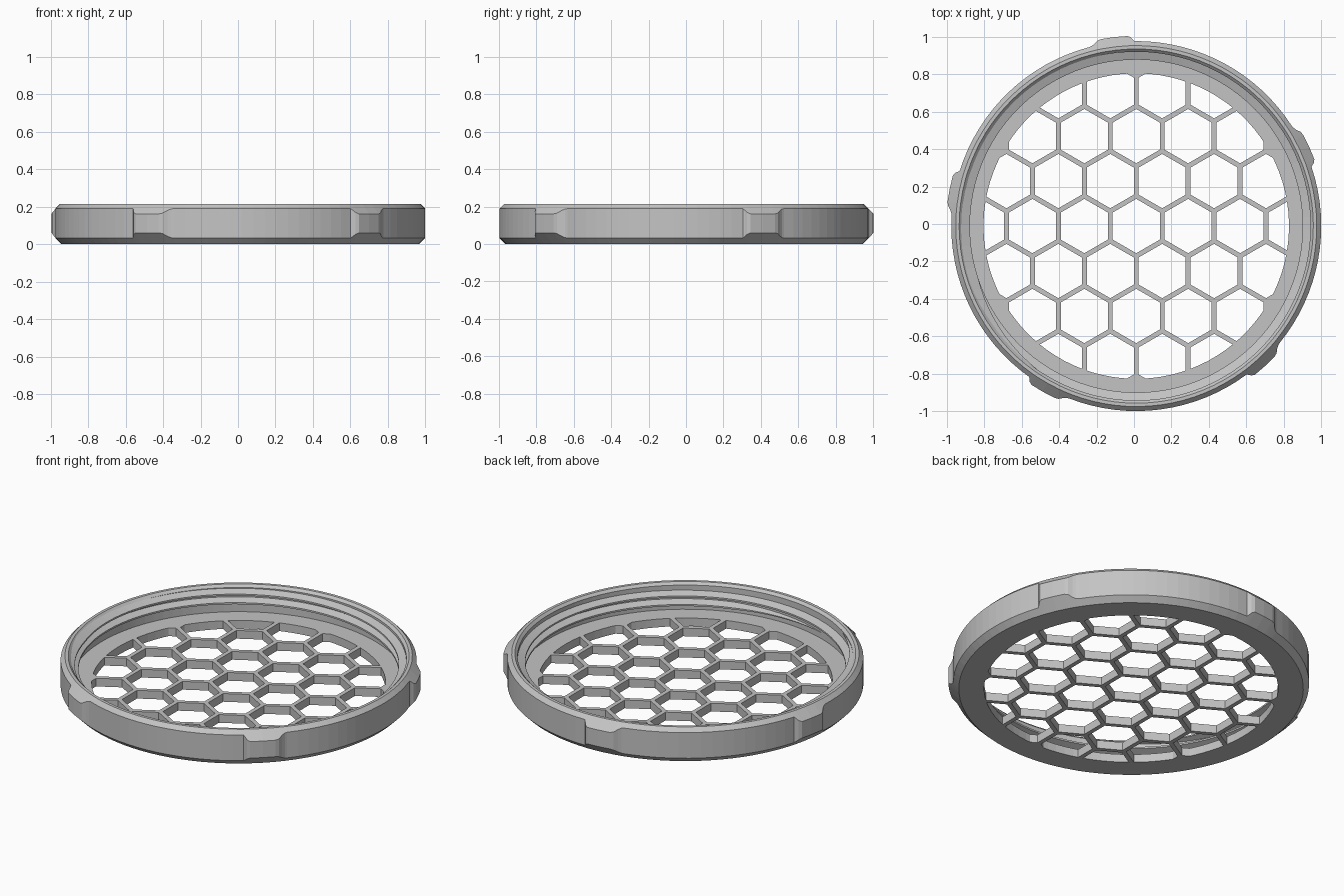
import bpy, bmesh
from math import sin, cos, pi, radians, sqrt
from mathutils import Vector

cube = bpy.data.objects.get("Cube")
if cube:
    bpy.data.objects.remove(cube, do_unlink=True)

CENTRE = Vector((0.012, -0.011, 0))
HEIGHT, FLOOR = 0.213, 0.05
R_OUT, R_BUMP, R_WALL, R_OPEN = 0.987, 1.015, 0.93, 0.815
PITCH, RIB = 0.277, 0.026

grey = bpy.data.materials.new("plain grey")
grey.use_nodes = True
grey.diffuse_color = (0.55, 0.55, 0.55, 1)
grey.node_tree.nodes["Principled BSDF"].inputs["Base Color"].default_value = grey.diffuse_color


def make_object(name, bm):
    bmesh.ops.recalc_face_normals(bm, faces=bm.faces)
    mesh = bpy.data.meshes.new(name)
    bm.to_mesh(mesh)
    bm.free()
    mesh.materials.append(grey)
    obj = bpy.data.objects.new(name, mesh)
    obj.location = CENTRE
    bpy.context.collection.objects.link(obj)
    return obj


def polar(r, a, z):
    return Vector((r * cos(a), r * sin(a), z))


def bridge(bm, a, b):
    for i in range(len(a)):
        j = (i + 1) % len(a)
        bm.faces.new((a[i], a[j], b[j], b[i]))


def prism(bm, points, low, high):
    rings = [[bm.verts.new((x, y, z)) for x, y in points] for z in (low, high)]
    bridge(bm, *rings)
    for ring in rings:
        bm.faces.new(ring)


def boolean(target, tool, operation):
    mod = target.modifiers.new("cut", "BOOLEAN")
    mod.object, mod.operation, mod.solver = tool, operation, "EXACT"
    bpy.context.view_layer.objects.active = target
    bpy.ops.object.modifier_apply(modifier=mod.name)
    bpy.data.objects.remove(tool, do_unlink=True)


# Rim outline: five grip bumps, steep on one side and eased on the other
bump = [(0, 0), (0.5, 0.3), (1, 0.7), (2, 1), (6, 1), (10, 1),
        (11.2, 0.85), (12.4, 0.35), (13.4, 0.08), (14.2, 0)]
outline = []
for k in range(5):
    start = 90.6 + 72 * k
    for a, t in bump:
        outline.append((radians(start + a), R_OUT + t * (R_BUMP - R_OUT)))
    for i in range(1, 16):
        outline.append((radians(start + 14.2 + 57.8 * i / 16), R_OUT))

# Cap body: floor, chamfered outer wall, open inside
bm = bmesh.new()
rows = [
    lambda r: (0.955, 0),
    lambda r: (r, r - 0.955),
    lambda r: (r, HEIGHT + 0.963 - r),
    lambda r: (0.963, HEIGHT),
    lambda r: (0.945, HEIGHT),
    lambda r: (R_WALL, HEIGHT - 0.015),
    lambda r: (R_WALL, FLOOR),
]
rings = []
for row in rows:
    ring = []
    for a, r in outline:
        radius, z = row(r)
        ring.append(bm.verts.new(polar(radius, a, z)))
    rings.append(ring)
for lower, upper in zip(rings, rings[1:]):
    bridge(bm, lower, upper)
bm.faces.new(rings[0])
bm.faces.new(rings[-1])
body = make_object("cap_body", bm)

# Honeycomb openings, trimmed to a circle
bm = bmesh.new()
corner = (PITCH - RIB) / sqrt(3)
for row in range(-4, 5):
    for col in range(-4, 5):
        x = (col + 0.5 * (row % 2)) * PITCH
        y = row * PITCH * sqrt(3) / 2
        if x * x + y * y < (R_OPEN + corner) ** 2:
            prism(bm, [(x + corner * sin(i * pi / 3), y + corner * cos(i * pi / 3))
                       for i in range(6)], -0.1, 0.15)
holes = make_object("hole_cutter", bm)
bm = bmesh.new()
prism(bm, [polar(R_OPEN, 2 * pi * (i + 0.5) / 96, 0).xy for i in range(96)], -0.05, 0.1)
trim = make_object("hole_trim", bm)
boolean(holes, trim, "INTERSECT")
boolean(body, holes, "DIFFERENCE")

# Inner screw thread: two turns, tapering into the wall at both ends
bm = bmesh.new()
STEPS, TURNS, RISE = 192, 2, 0.052
sections = []
for i in range(STEPS + 1):
    t = i / STEPS
    a = radians(-117) + 2 * pi * TURNS * t
    z = 0.085 + RISE * TURNS * t
    size = max(0.05, min(1, 16 * t, 16 * (1 - t)))
    root, crest = 0.938, 0.938 - 0.05 * size
    sections.append([bm.verts.new(polar(r, a, z + dz * size)) for r, dz in
                     ((root, -0.024), (crest, -0.005), (crest, 0.005), (root, 0.024))])
for a, b in zip(sections, sections[1:]):
    bridge(bm, a, b)
bm.faces.new(sections[0])
bm.faces.new(sections[-1])
make_object("inner_thread", bm)
